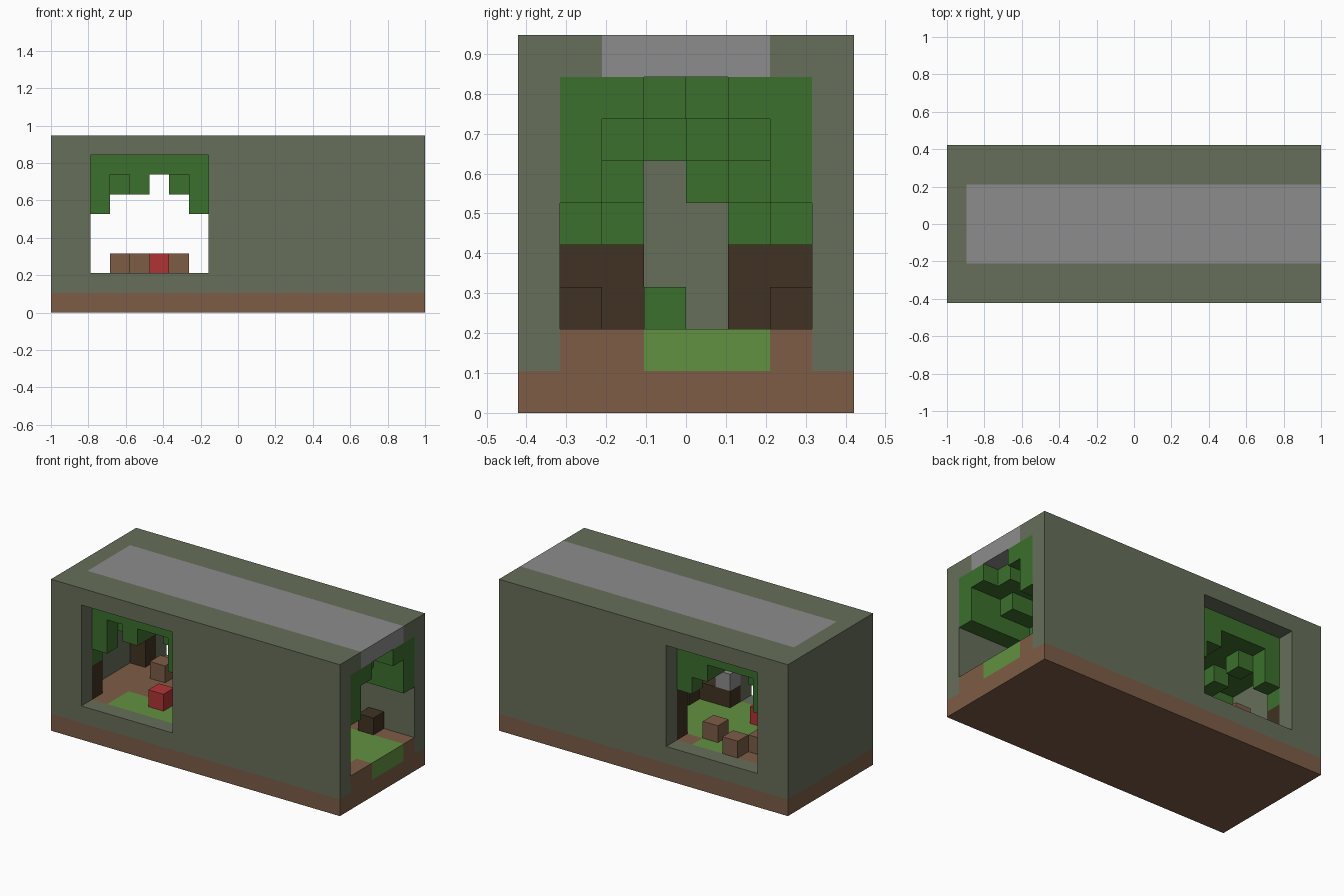
import bpy, bmesh
from mathutils import Vector

cube = bpy.data.objects.get("Cube")
if cube:
    bpy.data.objects.remove(cube, do_unlink=True)

SIZE = (19, 8, 9)          # block counts along x, y, z
CELL = 2 / SIZE[0]
grid = {}                  # block position -> part name


def linear(c):
    c /= 255
    return c / 12.92 if c <= 0.04045 else ((c + 0.055) / 1.055) ** 2.4


def material(name, r, g, b):
    m = bpy.data.materials.new(name)
    m.use_nodes = True
    col = (linear(r), linear(g), linear(b), 1)
    m.diffuse_color = col
    m.node_tree.nodes["Principled BSDF"].inputs["Base Color"].default_value = col
    return m


def fill(part, xs, ys, zs):
    """Fill an inclusive range of blocks; part None carves them away."""
    span = lambda v: range(v[0], v[1] + 1) if isinstance(v, tuple) else (v,)
    for i in span(xs):
        for j in span(ys):
            for k in span(zs):
                if part:
                    grid[i, j, k] = part
                else:
                    grid.pop((i, j, k), None)


mossy = material("mossy stone", 102, 110, 90)
dirt = material("dirt brown", 125, 92, 70)
grey = material("stone grey", 141, 140, 141)
leaf = material("leaf green", 60, 112, 45)
grass = material("grass green", 98, 145, 65)
bark = material("dark bark", 64, 50, 34)
red = material("red", 176, 52, 52)

PARTS = {"tunnel_shell": mossy, "ground_slab": dirt, "inner_soil": dirt,
         "roof_strip": grey, "grass_floor": grass, "foliage": leaf,
         "tree_trunks": bark, "stone_block": grey, "wooden_crates": dirt,
         "red_crate": red, "bush": leaf}

# Shell with tunnel, end opening and the two side windows
fill("tunnel_shell", (0, 18), (0, 7), (1, 8))
fill("ground_slab", (0, 18), (0, 7), 0)
fill(None, (1, 18), (1, 6), (2, 7))
fill(None, (2, 7), (0, 7), (2, 7))
fill("roof_strip", (1, 18), (2, 5), 8)

# Floor
fill("inner_soil", (1, 18), (1, 6), 1)
fill("grass_floor", (5, 17), (1, 5), 1)
fill("grass_floor", (3, 4), (1, 2), 1)
fill("grass_floor", (4, 6), 6, 1)
fill("grass_floor", 18, (3, 5), 1)

# Canopy over the windowed end
fill("foliage", (1, 7), (1, 6), 7)
for j in (1, 6):
    fill("foliage", (1, 2), j, (5, 7))
    fill("foliage", 7, j, (5, 7))
    fill("foliage", 1, j, 4)
fill("foliage", 4, (1, 2), 6)
fill("foliage", 3, (2, 3), 6)
fill("foliage", 3, 5, 6)
fill("foliage", 6, (5, 6), 6)
fill("foliage", 6, 2, 6)

# Canopy over the long tunnel
for j in (1, 6):
    fill("foliage", (8, 18), j, (5, 7))
for j in (2, 5):
    fill("foliage", (8, 18), j, 7)
    fill("foliage", (9, 16), j, 6)
    fill("foliage", (10, 14), j, 5)
    fill("foliage", (9, 11), j, 4)
    fill("foliage", (9, 12), 1 if j == 2 else 6, 4)
fill("foliage", (8, 17), 3, 7)
fill("foliage", (8, 16), 4, 7)
fill("foliage", (10, 14), 3, 6)
fill("foliage", (9, 15), 4, 6)
fill("foliage", (11, 12), 4, 5)

# Trunks: corner posts, inner clumps and loose logs
for j in (1, 6):
    fill("tree_trunks", 1, j, (2, 3))
    fill("tree_trunks", 10, j, (2, 3))
for j in (2, 5):
    fill("tree_trunks", 10, j, (2, 3))
fill("tree_trunks", 8, 6, (2, 4))
fill("tree_trunks", (8, 9), 1, 2)
fill("tree_trunks", 14, 1, 2)
fill("tree_trunks", 16, 6, 2)
fill("stone_block", 8, 1, 3)

# Crates and bush on the floor
for i, j in ((6, 5), (4, 6), (3, 5)):
    fill("wooden_crates", i, j, 2)
fill("red_crate", 5, 2, 2)
fill("bush", 13, 3, 2)

# Build each part from its exposed block faces, merging flat areas
DIRS = [Vector(d) for d in ((1, 0, 0), (-1, 0, 0), (0, 1, 0),
                            (0, -1, 0), (0, 0, 1), (0, 0, -1))]
for part, mat in PARTS.items():
    bm = bmesh.new()
    for pos in [p for p, n in grid.items() if n == part]:
        centre = Vector(pos) + Vector((0.5, 0.5, 0.5))
        for d in DIRS:
            if tuple(int(a + b) for a, b in zip(pos, d)) in grid:
                continue
            u = Vector((d.y, d.z, d.x))
            v = d.cross(u)
            corners = []
            for a, b in ((-1, -1), (1, -1), (1, 1), (-1, 1)):
                p = centre + (d + u * a + v * b) / 2
                corners.append(bm.verts.new(((p.x - SIZE[0] / 2) * CELL,
                                             (p.y - SIZE[1] / 2) * CELL,
                                             p.z * CELL)))
            bm.faces.new(corners)
    bmesh.ops.remove_doubles(bm, verts=bm.verts, dist=0.001)
    bmesh.ops.dissolve_limit(bm, angle_limit=0.01, verts=bm.verts, edges=bm.edges)
    mesh = bpy.data.meshes.new(part)
    bm.to_mesh(mesh)
    bm.free()
    mesh.materials.append(mat)
    bpy.context.collection.objects.link(bpy.data.objects.new(part, mesh))
